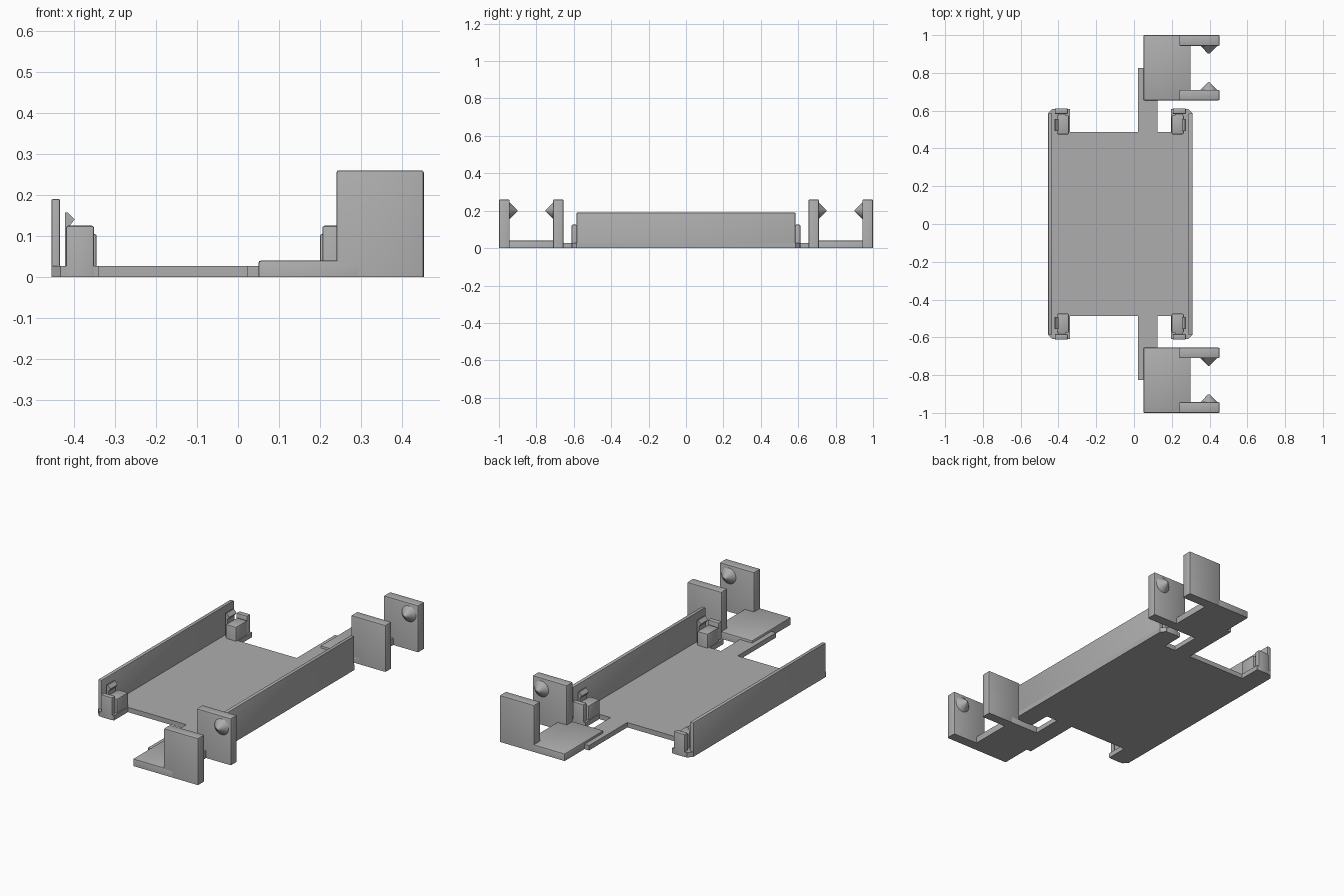
import bpy, bmesh, math
from mathutils import Matrix

cube = bpy.data.objects.get("Cube")
if cube:
    bpy.data.objects.remove(cube, do_unlink=True)

grey = bpy.data.materials.new("plain_grey")
grey.use_nodes = True
color = (0.42, 0.42, 0.42, 1)
grey.diffuse_color = color
grey.node_tree.nodes["Principled BSDF"].inputs["Base Color"].default_value = color

CX = -0.0725  # middle of the tray across x


def finish(name, bm, smooth=False):
    bmesh.ops.recalc_face_normals(bm, faces=bm.faces)
    mesh = bpy.data.meshes.new(name)
    bm.to_mesh(mesh)
    bm.free()
    mesh.materials.append(grey)
    ob = bpy.data.objects.new(name, mesh)
    bpy.context.collection.objects.link(ob)
    if smooth:
        bpy.ops.object.select_all(action='DESELECT')
        ob.select_set(True)
        bpy.context.view_layer.objects.active = ob
        bpy.ops.object.shade_smooth_by_angle(angle=math.radians(35))
    return ob


def extrude(name, points, depth, to_world, bevel=0.0):
    """Extrude a flat outline; round every edge that is not on the floor."""
    bm = bmesh.new()
    face = bm.faces.new([bm.verts.new(to_world(a, b, 0)) for a, b in points])
    new = bmesh.ops.extrude_face_region(bm, geom=[face])["geom"]
    shift = to_world(0, 0, depth) - to_world(0, 0, 0)
    bmesh.ops.translate(bm, vec=shift,
                        verts=[v for v in new if isinstance(v, bmesh.types.BMVert)])
    bmesh.ops.recalc_face_normals(bm, faces=bm.faces)
    if bevel:
        low = min(v.co.z for v in bm.verts)
        edges = [e for e in bm.edges if max(v.co.z for v in e.verts) > low + 1e-5]
        bmesh.ops.bevel(bm, geom=edges, offset=bevel, segments=2, profile=0.5,
                        affect='EDGES', clamp_overlap=True)
    return finish(name, bm, bevel > 0)


def plan(z):
    from mathutils import Vector
    return lambda a, b, d: Vector((a, b, z + d))


def box(name, x, y, z, bevel=0.0):
    x, y = sorted(x), sorted(y)
    outline = [(x[0], y[0]), (x[1], y[0]), (x[1], y[1]), (x[0], y[1])]
    return extrude(name, outline, z[1] - z[0], plan(z[0]), bevel)


# Tray floor with corner ears, and arms reaching the end pads
quarter = [(0.3825, 0.585), (0.36, 0.61), (0.2675, 0.61), (0.2675, 0.487)]
back = [(CX + x, y) for x, y in quarter]
back += [(0.125, 0.487), (0.125, 0.70), (0.055, 0.70), (0.055, 0.825),
         (0.022, 0.825), (0.022, 0.487)]
back += [(CX - x, y) for x, y in reversed(quarter)]
extrude("tray_floor", back + [(x, -y) for x, y in reversed(back)], 0.027, plan(0))

for side, sx in (("left", 1), ("right", -1)):
    def across(a, b):
        return (CX + sx * a, CX + sx * b)

    # Long side wall
    box(side + "_wall", across(0.361, 0.3825), (-0.585, 0.585), (0.0, 0.19), 0.004)

    for end, sy in (("front", -1), ("back", 1)):
        tag = side + "_" + end

        def along(a, b):
            return (sy * a, sy * b)

        # Corner support block, end stop and snap hook
        box(tag + "_block", across(0.272, 0.336), along(0.475, 0.575), (0.0, 0.105), 0.006)
        box(tag + "_end_stop", across(0.278, 0.347), along(0.582, 0.612), (0.0, 0.125), 0.006)
        box(tag + "_block_web", across(0.29, 0.33), along(0.57, 0.59), (0.0, 0.10))
        hook = [(0.349, 0.02), (0.349, 0.157), (0.343, 0.157),
                (0.326, 0.14), (0.338, 0.124), (0.338, 0.02)]

        def upright(a, b, d, sx=sx, sy=sy):
            from mathutils import Vector
            return Vector((CX + sx * a, sy * (0.493 + d), b))
        extrude(tag + "_hook", hook, 0.064, upright)

# End pads, each carrying two upright plates with facing cone pegs
for end, sy in (("front", -1), ("back", 1)):
    box(end + "_pad", (0.05, 0.30), (sy * 0.655, sy * 1.0), (0.0, 0.04), 0.006)
    for place, y0, y1, facing in (("inner", 0.655, 0.71, 1), ("outer", 1.0, 0.943, -1)):
        box(end + "_" + place + "_plate", (0.24, 0.453), (sy * y0, sy * y1),
            (0.0, 0.26), 0.006)
        bm = bmesh.new()
        turn = Matrix.Rotation(-math.pi / 2 * sy * facing, 4, 'X')
        where = Matrix.Translation((0.396, sy * (y1 + facing * 0.02), 0.20))
        bmesh.ops.create_cone(bm, cap_ends=True, segments=32, radius1=0.045,
                              radius2=0.004, depth=0.042, matrix=where @ turn)
        finish(end + "_" + place + "_peg", bm, True)
